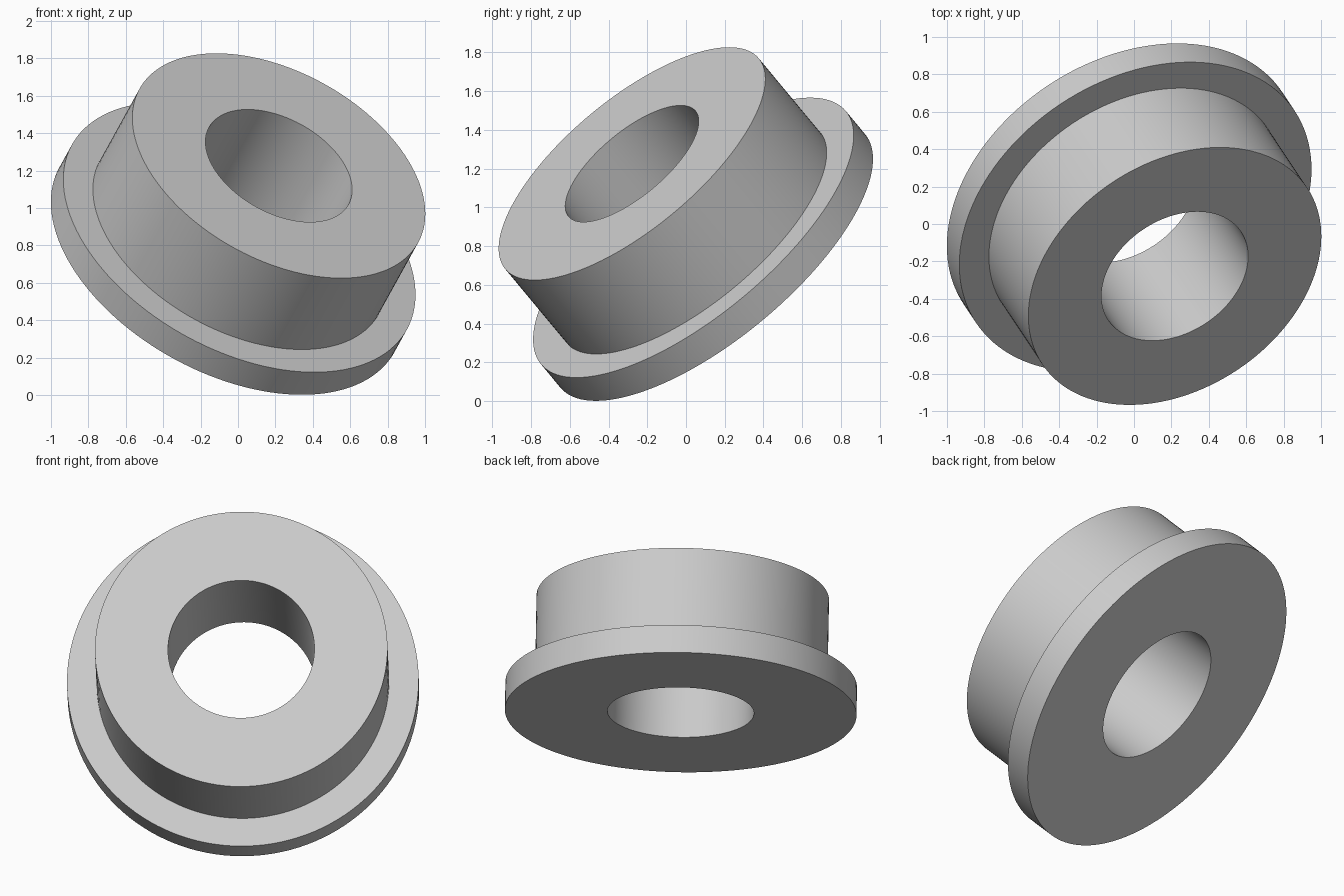
import bpy
import bmesh
import math
from mathutils import Vector

cube = bpy.data.objects.get("Cube")
if cube:
    bpy.data.objects.remove(cube, do_unlink=True)

BORE, BODY, FLANGE = 0.426, 0.851, 1.023      # radii
FLANGE_THICK, LENGTH = 0.17, 0.709
SEGMENTS = 128
BASE_CENTRE = Vector((-0.059, 0.138, 0.724))
AXIS = Vector((0.391, -0.588, 0.708)).normalized()

# Plain grey
grey = bpy.data.materials.new("grey")
grey.use_nodes = True
colour = (0.6, 0.6, 0.6, 1)
grey.diffuse_color = colour
grey.node_tree.nodes["Principled BSDF"].inputs["Base Color"].default_value = colour

# Flanged bushing: closed half section turned about the local z axis
section = [(BORE, 0), (FLANGE, 0), (FLANGE, FLANGE_THICK),
           (BODY, FLANGE_THICK), (BODY, LENGTH), (BORE, LENGTH)]
bm = bmesh.new()
verts = [bm.verts.new((r, 0, z)) for r, z in section]
edges = [bm.edges.new((v, verts[i - 1])) for i, v in enumerate(verts)]
bmesh.ops.spin(bm, geom=verts + edges, cent=(0, 0, 0), axis=(0, 0, 1),
               angle=math.tau, steps=SEGMENTS, use_duplicate=False)
bmesh.ops.remove_doubles(bm, verts=bm.verts[:], dist=0.0001)
bmesh.ops.recalc_face_normals(bm, faces=bm.faces[:])
mesh = bpy.data.meshes.new("flanged_bushing")
bm.to_mesh(mesh)
bm.free()
mesh.materials.append(grey)

# Tilt the part onto its axis
bushing = bpy.data.objects.new("flanged_bushing", mesh)
bpy.context.collection.objects.link(bushing)
bushing.location = BASE_CENTRE
bushing.rotation_mode = 'QUATERNION'
bushing.rotation_quaternion = AXIS.to_track_quat('Z', 'Y')

# Smooth walls with crisp rims
bpy.ops.object.select_all(action='DESELECT')
bushing.select_set(True)
bpy.context.view_layer.objects.active = bushing
bpy.ops.object.shade_smooth_by_angle(angle=math.radians(30))
